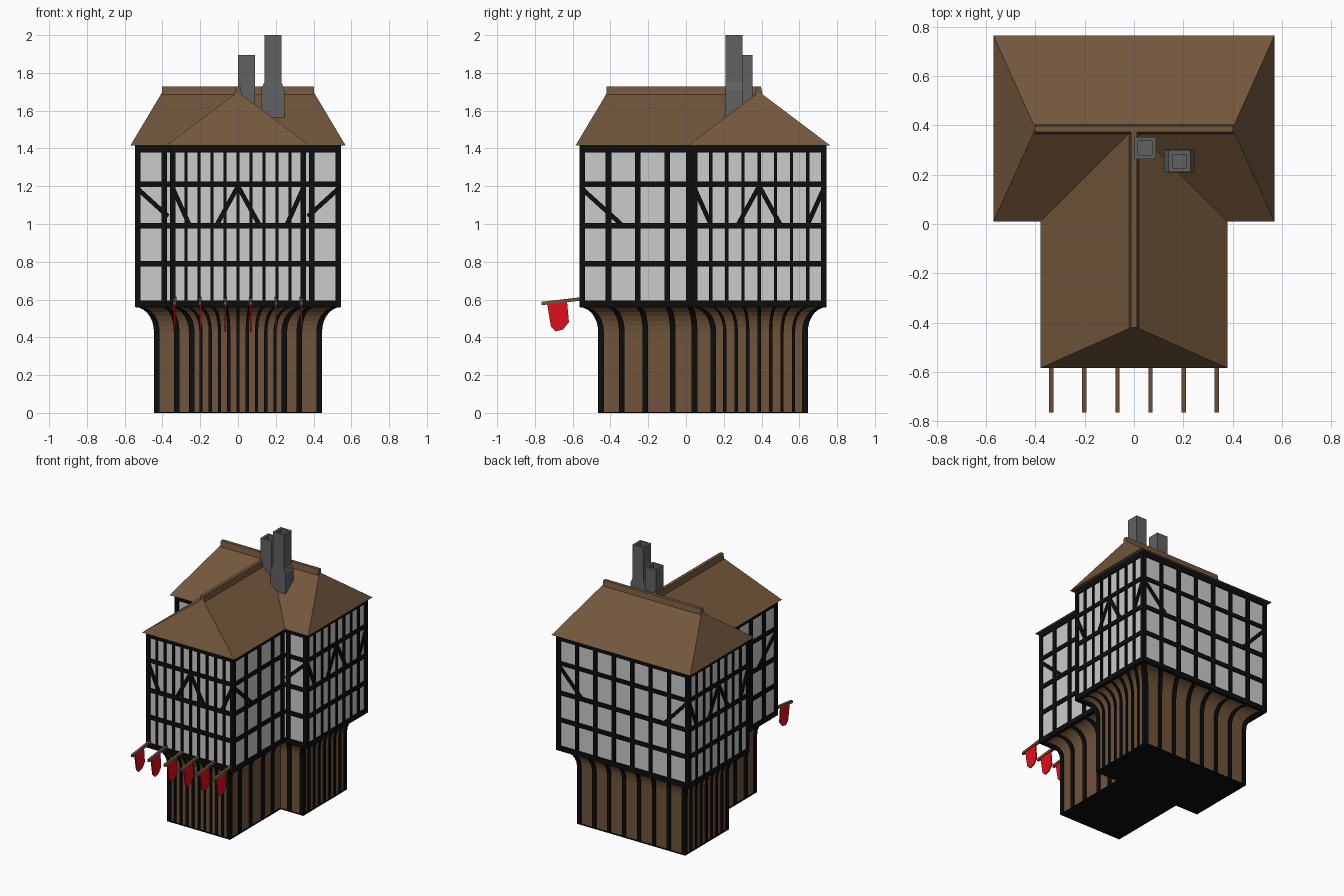
import bpy, bmesh, math
from mathutils import Vector

if "Cube" in bpy.data.objects:
    bpy.data.objects.remove(bpy.data.objects["Cube"])


def mat(name, r, g, b):
    m = bpy.data.materials.new(name)
    m.diffuse_color = (r, g, b, 1)
    m.use_nodes = True
    m.node_tree.nodes["Principled BSDF"].inputs["Base Color"].default_value = m.diffuse_color
    return m


BLACK = mat("dark_timber", 0.004, 0.004, 0.004)
PLASTER = mat("plaster", 0.62, 0.62, 0.62)
WOOD = mat("brown_boards", 0.16, 0.088, 0.043)
ROOF = mat("roof_brown", 0.17, 0.095, 0.046)
STONE = mat("chimney_grey", 0.12, 0.12, 0.12)
RED = mat("flag_red", 0.75, 0.004, 0.01)


def loft(bm, rings, caps=True):
    vs = [[bm.verts.new(p) for p in r] for r in rings]
    n = len(vs[0])
    for a, b in zip(vs, vs[1:]):
        for i in range(n):
            bm.faces.new((a[i], a[(i + 1) % n], b[(i + 1) % n], b[i]))
    if caps:
        bm.faces.new(vs[0][::-1])
        bm.faces.new(vs[-1])


def finish(bm, name, material):
    bmesh.ops.recalc_face_normals(bm, faces=bm.faces[:])
    me = bpy.data.meshes.new(name)
    bm.to_mesh(me)
    bm.free()
    me.materials.append(material)
    ob = bpy.data.objects.new(name, me)
    bpy.context.collection.objects.link(ob)
    return ob


def outline(i, z):
    # T-shaped plan, inset by i
    a, f, m, b, k = .36 - i, -.565 + i, .03 + i, .545 - i, .745 - i
    return [(-a, f, z), (a, f, z), (a, m, z), (b, m, z),
            (b, k, z), (-b, k, z), (-b, m, z), (-a, m, z)]


def rect(x0, x1, y0, y1, z):
    return [(x0, y0, z), (x1, y0, z), (x1, y1, z), (x0, y1, z)]


# flared profile of the lower storey: (inset, height)
CURVE = [(.1, 0)] + [(.1 * math.cos(t), .43 + .13 * math.sin(t))
                     for t in (math.pi / 2 * k / 7 for k in range(8))]

# lower boarded walls, floor and upper plaster walls
bm = bmesh.new()
loft(bm, [outline(i + .01, z + .002) for i, z in CURVE])
finish(bm, "lower_walls", WOOD)
bm = bmesh.new()
loft(bm, [outline(.1, 0), outline(.1, .004)])
finish(bm, "floor", BLACK)
bm = bmesh.new()
loft(bm, [outline(.01, .565), outline(.01, 1.415)])
finish(bm, "upper_walls", PLASTER)

# timber framing, wall by wall (u runs along the wall)
upper, lower = bmesh.new(), bmesh.new()
corners = [Vector(p) for p in outline(0, 0)]


def frame(edge, sx, tops, feet, widths, braces):
    A, B = corners[edge], corners[edge + 1]
    d = (B - A).normalized()
    n = Vector((d.y, -d.x, 0))
    L = (B - A).length

    def pt(u, z, inset):
        p = A + d * u - n * inset
        return (p.x * sx, p.y, z)

    def beam(u0, z0, u1, z1, w):
        s = Vector((z1 - z0, u0 - u1)).normalized() * w / 2
        poly = [(u0 - s.x, z0 - s.y), (u0 + s.x, z0 + s.y),
                (u1 + s.x, z1 + s.y), (u1 - s.x, z1 - s.y)]
        loft(upper, [[pt(u, z, i) for u, z in poly] for i in (0, .025)])

    for z, w in ((.578, .036), (.79, .03), (.99, .03), (1.21, .028), (1.397, .036)):
        beam(0, z, L, z, w)
    for u, v, w in zip(tops, feet, widths):
        beam(u, .56, u, 1.415, w)
        rings = []
        for i, z in CURVE:
            c = u + (v - u) * i / .1
            rings.append([pt(c - w / 2, z, i), pt(c + w / 2, z, i),
                          pt(c + w / 2, z, i + .025), pt(c - w / 2, z, i + .025)])
        loft(lower, rings)
    for b in braces:
        beam(*b, .024)


def even(L, count, thin):
    # evenly spaced posts that draw together towards the ground
    tops = [.015 + (L - .03) * k / (count - 1) for k in range(count)]
    feet = [.115 + (L - .23) * k / (count - 1) for k in range(count)]
    return tops, feet, [.03] + [thin] * (count - 2) + [.03]


def gable_braces(L):
    c = L / 2
    return [(c, 1.2, c - .11, 1), (c, 1.2, c + .11, 1),
            (.01, 1.2, .1, 1), (L - .01, 1.2, L - .1, 1)]


frame(0, 1, *even(.72, 11, .017), gable_braces(.72))
frame(4, 1, *even(1.09, 8, .028),
      [(.01, 1.2, .2, 1.0), (1.08, 1.2, .89, 1.0)])
for sx in (1, -1):
    frame(1, sx, [.015, .155, .31, .465, .58], [.115, .225, .35, .495, .61],
          [.03] * 5, [(.01, 1.19, .22, 1.0)])
    frame(2, sx, [.03, .17], [-.035, .07], [.03] * 2, [(.175, 1.19, .01, 1.04)])
    frame(3, sx, *even(.715, 9, .017), gable_braces(.715))
finish(upper, "upper_timber_frame", BLACK)
finish(lower, "lower_timber_posts", BLACK)


# hipped roofs: eaves rectangle up to a ridge line
def hip(name, eaves, r0, r1):
    bm = bmesh.new()
    e = [bm.verts.new(p) for p in eaves]
    a, b = bm.verts.new(r0), bm.verts.new(r1)
    for f in ((e[0], e[1], b, a), (e[1], e[2], b), (e[2], e[3], a, b),
              (e[3], e[0], a), e[::-1]):
        bm.faces.new(f)
    finish(bm, name, ROOF)


hip("rear_roof", rect(-.57, .57, .01, .765, 1.415), (-.4, .387, 1.7), (.4, .387, 1.7))
hip("front_roof", [(.38, -.585, 1.415), (.38, .387, 1.415),
                   (-.38, .387, 1.415), (-.38, -.585, 1.415)],
    (0, -.415, 1.7), (0, .387, 1.7))

# ridge caps
bm = bmesh.new()
cap = [(-.02, 1.685), (.02, 1.685), (.012, 1.727), (-.012, 1.727)]
loft(bm, [[(x, .385 + s, z) for s, z in cap] for x in (-.402, .402)])
loft(bm, [[(s, y, z) for s, z in cap] for y in (-.42, .385)])
finish(bm, "ridge_caps", ROOF)


# chimneys with open flues
def chimney(name, x, y, base, top):
    h, g = .045, .028
    rings = base + [rect(x - h, x + h, y - h, y + h, top),
                    rect(x - g, x + g, y - g, y + g, top),
                    rect(x - g, x + g, y - g, y + g, top - .1)]
    bm = bmesh.new()
    loft(bm, rings)
    finish(bm, name, STONE)


chimney("short_chimney", .045, .308, [rect(0, .09, .263, .353, 1.52)], 1.895)
chimney("tall_chimney", .185, .255,
        [rect(.122, .246, .208, .302, 1.5), rect(.122, .246, .208, .302, 1.71),
         rect(.14, .23, .21, .3, 1.752)], 2.0)

# flags on poles along the front
flag = [(-.735, .575), (-.63, .59), (-.62, .48), (-.65, .442), (-.69, .432), (-.715, .457)]
pole = [(-.765, .57), (-.55, .595), (-.55, .613), (-.765, .588)]
poles, flags = bmesh.new(), bmesh.new()
for k in range(6):
    x = -.335 + .134 * k
    loft(poles, [[(x + s, y, z) for y, z in pole] for s in (-.009, .009)])
    loft(flags, [[(x + s, y, z) for y, z in flag] for s in (-.004, .004)])
finish(poles, "flag_poles", WOOD)
finish(flags, "flags", RED)
